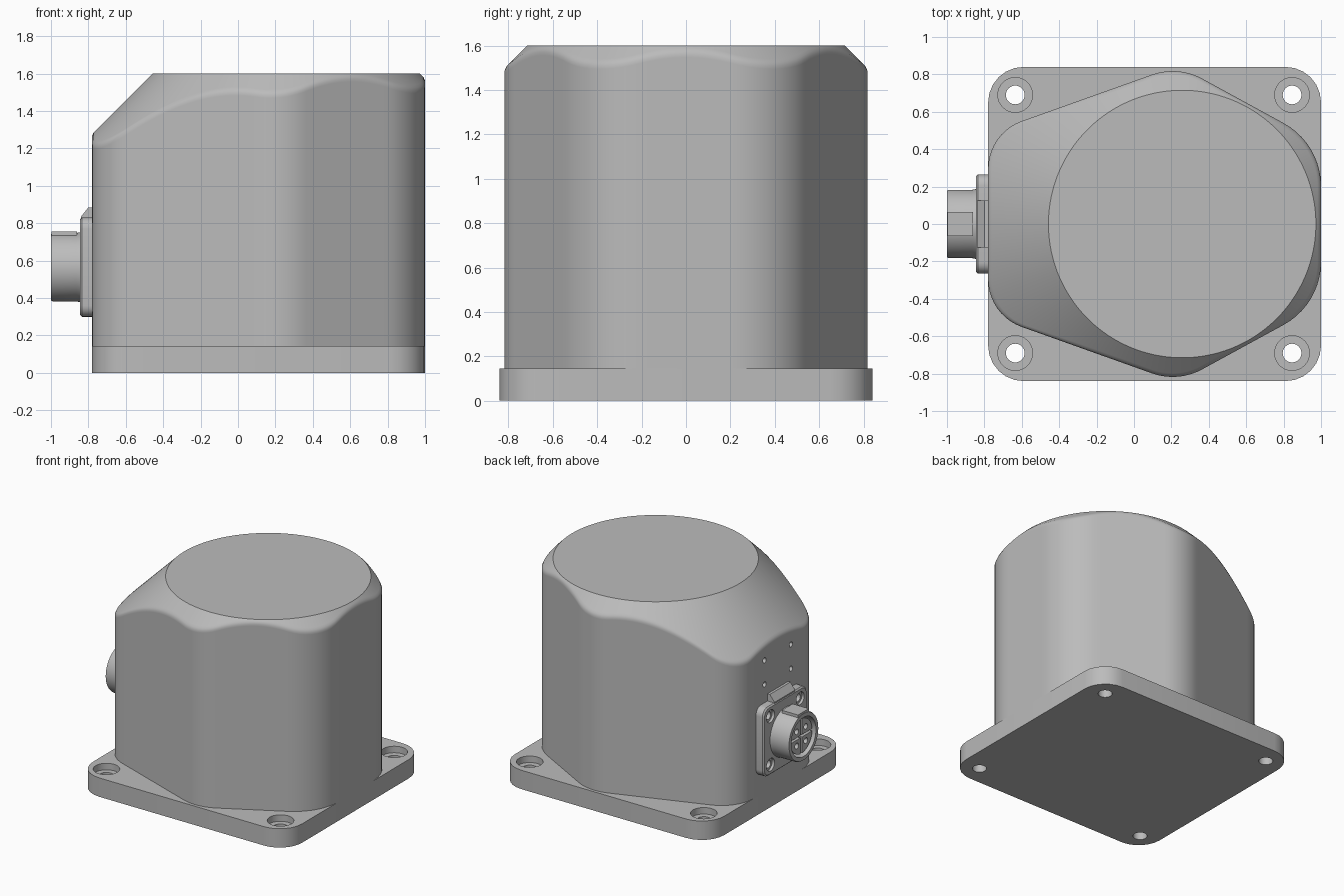
import bpy, bmesh, math
from mathutils import Vector, Matrix

old = bpy.data.objects.get("Cube")
if old:
    bpy.data.objects.remove(old, do_unlink=True)

grey = bpy.data.materials.new("light grey")
grey.use_nodes = True
COLOUR = (0.5, 0.5, 0.5, 1)
grey.diffuse_color = COLOUR
grey.node_tree.nodes["Principled BSDF"].inputs["Base Color"].default_value = COLOUR


def loft(name, rings):
    """Skin a stack of equal-length rings and cap both ends."""
    bm = bmesh.new()
    loops = [[bm.verts.new(p) for p in ring] for ring in rings]
    n = len(loops[0])
    for low, high in zip(loops, loops[1:]):
        for i in range(n):
            j = (i + 1) % n
            bm.faces.new((low[i], low[j], high[j], high[i]))
    bm.faces.new(loops[0])
    bm.faces.new(loops[-1])
    bmesh.ops.recalc_face_normals(bm, faces=bm.faces)
    mesh = bpy.data.meshes.new(name)
    bm.to_mesh(mesh)
    bm.free()
    mesh.materials.append(grey)
    obj = bpy.data.objects.new(name, mesh)
    bpy.context.collection.objects.link(obj)
    return obj


def rounded(corners, segments=10):
    """Counter-clockwise outline from (x, y, radius) corners."""
    points = []
    for i, (x, y, r) in enumerate(corners):
        p = Vector((x, y))
        d1 = (p - Vector(corners[i - 1][:2])).normalized()
        d2 = (Vector(corners[(i + 1) % len(corners)][:2]) - p).normalized()
        turn = d1.angle(d2)
        start = p - d1 * r * math.tan(turn / 2)
        centre = p + (d2 - d1).normalized() * r / math.cos(turn / 2)
        for k in range(segments + 1):
            points.append(centre + Matrix.Rotation(turn * k / segments, 2) @ (start - centre))
    return points


def densify(points, step):
    out = []
    for a, b in zip(points, points[1:] + points[:1]):
        n = max(1, math.ceil((b - a).length / step))
        out += [a.lerp(b, k / n) for k in range(n)]
    return out


def rectangle(x0, x1, y0, y1, r):
    return rounded([(x0, y0, r), (x1, y0, r), (x1, y1, r), (x0, y1, r)], 6)


def at_z(outline, z):
    return [(p[0], p[1], z) for p in outline]


def at_x(outline, x):
    return [(x, p[0], p[1]) for p in outline]


def circle(u, v, r, n=32):
    return [(u + r * math.cos(2 * math.pi * k / n), v + r * math.sin(2 * math.pi * k / n))
            for k in range(n)]


def box(name, x0, x1, y0, y1, z0, z1):
    ring = [(x0, y0), (x1, y0), (x1, y1), (x0, y1)]
    return loft(name, [at_z(ring, z0), at_z(ring, z1)])


def cut(obj, cutters):
    for cutter in cutters:
        mod = obj.modifiers.new("cut", "BOOLEAN")
        mod.operation = "DIFFERENCE"
        mod.solver = "EXACT"
        mod.object = cutter
    graph = bpy.context.evaluated_depsgraph_get()
    mesh = bpy.data.meshes.new_from_object(obj.evaluated_get(graph))
    obj.modifiers.clear()
    obj.data = mesh
    for cutter in cutters:
        bpy.data.objects.remove(cutter, do_unlink=True)


parts = []

# Base plate with counterbored mounting holes
PLATE_TOP = 0.145
outline = rectangle(-0.78, 1.0, -0.84, 0.84, 0.19)
plate = loft("base_plate", [at_z(outline, 0), at_z(outline, PLATE_TOP)])
holes = []
for x in (-0.635, 0.845):
    for y in (-0.69, 0.69):
        profile = ((0.05, -0.1), (0.05, 0.095), (0.093, 0.095), (0.093, 0.3))
        holes.append(loft("hole", [at_z(circle(x, y, r), z) for r, z in profile]))
cut(plate, holes)
parts.append(plate)

# Housing: rounded hexagon trimmed by a 45 degree cone below a round top
TOP, CONE_R, CENTRE = 1.6, 0.715, Vector((0.2575, 0))
outline = densify(rounded([(-0.78, -0.486, 0.27), (0.235, -0.848, 0.33), (1.0, -0.43, 0.384),
                           (1.0, 0.43, 0.384), (0.235, 0.848, 0.33), (-0.78, 0.486, 0.27)]), 0.03)


def rim(drop, inset, share):
    ring = []
    for p in outline:
        gap = (p - CENTRE).length - CONE_R
        move = min(inset, gap * share)
        q = p - (p - CENTRE).normalized() * move
        ring.append((q.x, q.y, TOP - gap + move - drop))
    return ring


housing = loft("housing", [at_z(outline, PLATE_TOP), rim(0.025, 0, 0), rim(0.01, 0, 0),
                           rim(0, 0.008, 0.3), rim(0, 0.02, 0.6), rim(0, 9, 1)])
cut(housing, [loft("hole", [at_x(circle(y, z, 0.02, 16), x) for x in (-0.9, -0.72)])
              for y in (-0.16, 0.16) for z in (0.97, 1.155)])
parts.append(housing)

# Connector flange with screw holes
MID = 0.565
SIDE = -0.78
FACE = -0.845
outer = rectangle(-0.265, 0.265, MID - 0.265, MID + 0.265, 0.06)
inner = rectangle(-0.255, 0.255, MID - 0.255, MID + 0.255, 0.055)
flange = loft("connector_flange", [at_x(outer, SIDE), at_x(outer, FACE + 0.01), at_x(inner, FACE)])
corners = [(y, MID + z) for y in (-0.18, 0.18) for z in (-0.186, 0.186)]
cut(flange, [loft("hole", [at_x(circle(y, z, r), x) for r, x in
                           ((0.03, -0.79), (0.03, -0.825), (0.048, -0.825), (0.048, -0.9))])
             for y, z in corners])
parts.append(flange)

# Sloped tab above the flange
wedge = [(SIDE, MID + 0.25), (FACE + 0.005, MID + 0.25), (FACE + 0.005, 0.835),
         (-0.8, 0.885), (SIDE, 0.885)]
parts.append(loft("connector_tab", [[(x, y, z) for x, z in wedge] for y in (-0.125, 0.125)]))

# Barrel shell with a recessed socket
profile = ((FACE, 0.187), (-0.865, 0.183), (-0.99, 0.183), (-1.0, 0.178),
           (-1.0, 0.15), (-0.9, 0.15))
parts.append(loft("connector_barrel", [at_x(circle(0, MID, r, 48), x) for x, r in profile]))
parts.append(box("barrel_key", -0.998, -0.86, -0.065, 0.065, MID + 0.15, 0.757))

# Socket insert split into four quadrants with contact holes
insert = loft("socket_insert", [at_x(circle(0, MID, 0.132, 40), x) for x in (-0.89, -0.98)])
cutters = [box("slot", -1.1, -0.955, -a, a, MID - b, MID + b)
           for a, b in ((0.009, 0.2), (0.2, 0.009))]
cutters += [loft("hole", [at_x(circle(y, MID + z, 0.022, 16), x) for x in (-1.1, -0.93)])
            for y in (-0.055, 0.055) for z in (-0.055, 0.055)]
cut(insert, cutters)
parts.append(insert)

# Smooth shading with crisp edges
for obj in bpy.context.selected_objects:
    obj.select_set(False)
for obj in parts:
    obj.select_set(True)
bpy.context.view_layer.objects.active = parts[0]
bpy.ops.object.shade_smooth_by_angle(angle=math.radians(30))
